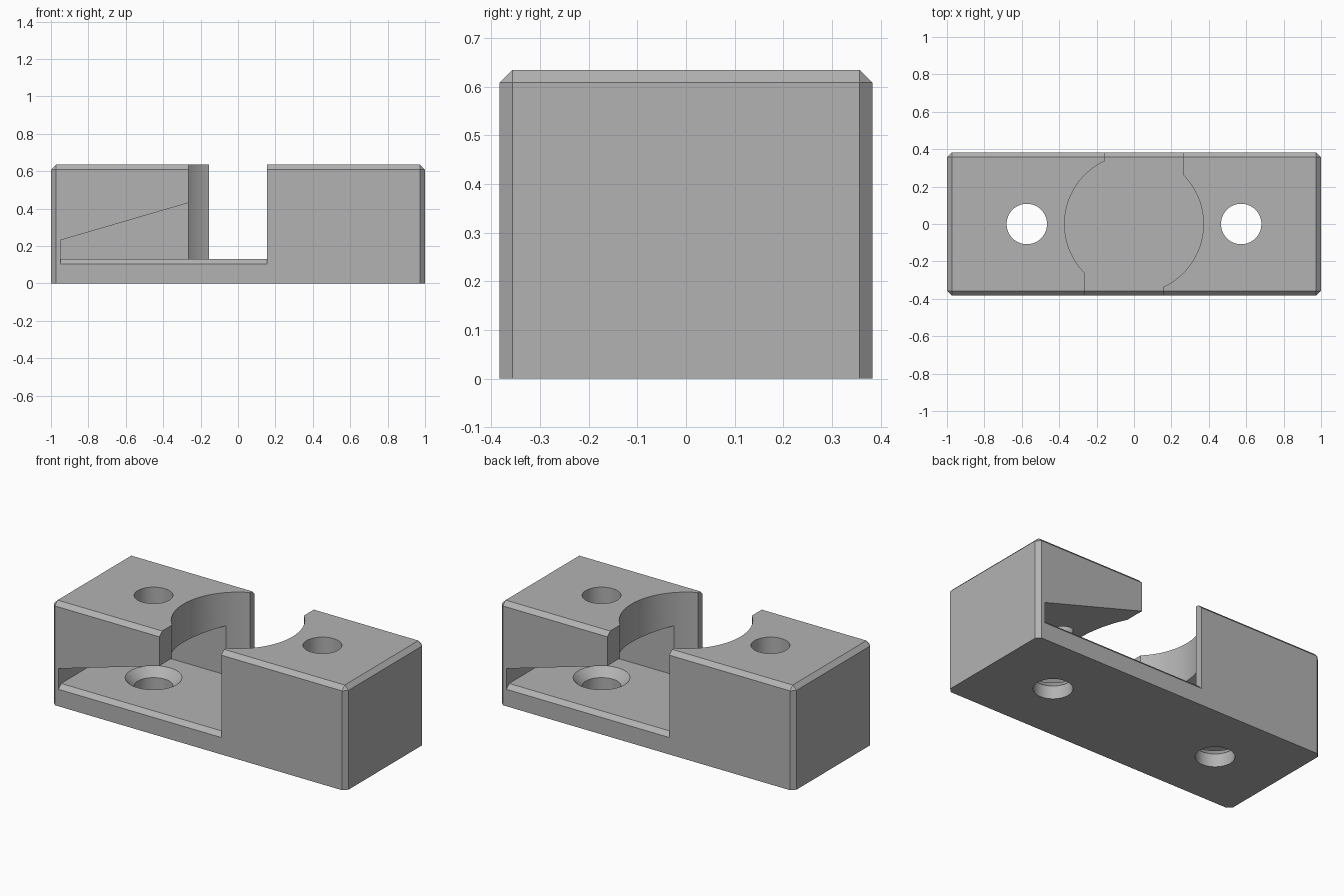
import bpy, bmesh, math
from mathutils import Matrix, Vector

if "Cube" in bpy.data.objects:
    bpy.data.objects.remove(bpy.data.objects["Cube"])

HALF_W, HALF_D, HEIGHT = 1.0, 0.383, 0.635
CHAMFER = 0.026
FLOOR = 0.13
WALL = 0.95           # inner end of the side pockets
POCKET_Y = 0.26       # closed side of the side pockets
NEAR, FAR = 0.155, 0.265
HOLE_X, HOLE_R, SINK_R, SINK_DEPTH = 0.573, 0.108, 0.158, 0.05

grey = bpy.data.materials.new("plain_grey")
grey.use_nodes = True
colour = (0.45, 0.45, 0.45, 1)
grey.diffuse_color = colour
grey.node_tree.nodes["Principled BSDF"].inputs["Base Color"].default_value = colour


def make_object(name, bm):
    bmesh.ops.recalc_face_normals(bm, faces=bm.faces)
    mesh = bpy.data.meshes.new(name)
    bm.to_mesh(mesh)
    bm.free()
    mesh.materials.append(grey)
    obj = bpy.data.objects.new(name, mesh)
    bpy.context.collection.objects.link(obj)
    return obj


def prism(name, points, sweep):
    """Extrude a closed 3D outline along a vector."""
    bm = bmesh.new()
    face = bm.faces.new([bm.verts.new(p) for p in points])
    out = bmesh.ops.extrude_face_region(bm, geom=[face])
    verts = [g for g in out["geom"] if isinstance(g, bmesh.types.BMVert)]
    bmesh.ops.translate(bm, verts=verts, vec=Vector(sweep))
    return make_object(name, bm)


def box(name, x0, x1, y0, y1, z0, z1):
    return prism(name, [(x0, y0, z0), (x1, y0, z0), (x1, y1, z0), (x0, y1, z0)],
                 (0, 0, z1 - z0))


def cone(name, x, r0, r1, z0, z1, segments):
    bm = bmesh.new()
    bmesh.ops.create_cone(bm, cap_ends=True, segments=segments, radius1=r0, radius2=r1,
                          depth=z1 - z0, matrix=Matrix.Translation((x, 0, (z0 + z1) / 2)))
    return make_object(name, bm)


# Block with chamfered top and upright edges
bm = bmesh.new()
bmesh.ops.create_cube(bm, size=1, matrix=Matrix.Translation((0, 0, HEIGHT / 2))
                      @ Matrix.Diagonal((2 * HALF_W, 2 * HALF_D, HEIGHT, 1)))
edges = [e for e in bm.edges if max(v.co.z for v in e.verts) > HEIGHT / 2]
bmesh.ops.bevel(bm, geom=edges, offset=CHAMFER, segments=1, affect='EDGES')
block = make_object("latch_block", bm)

# Round well in the middle
cutters = [cone("well_cutter", 0, math.hypot(FAR, POCKET_Y), math.hypot(FAR, POCKET_Y),
                FLOOR, 1, 128)]

# Each half repeats the other, turned half a revolution
for turn in (0, math.pi):
    half = [
        # open slot from the well to the front
        box("slot_cutter", -FAR, NEAR, -0.5, -0.1, FLOOR, 1),
        # pocket with a sloping roof
        prism("pocket_cutter",
              [(-WALL, -0.5, FLOOR), (-0.2, -0.5, FLOOR), (-0.2, -0.5, 0.45),
               (-WALL, -0.5, 0.231)], (0, 0.5 + POCKET_Y, 0)),
        # chamfer along the floor lip
        prism("lip_cutter",
              [(-WALL, -HALF_D - 0.02, FLOOR - CHAMFER - 0.02),
               (-WALL, -HALF_D - 0.02, FLOOR + 0.02),
               (-WALL, -HALF_D + CHAMFER + 0.02, FLOOR + 0.02)], (WALL + NEAR, 0, 0)),
        # screw hole and its countersink
        cone("hole_cutter", -HOLE_X, HOLE_R, HOLE_R, -0.1, 1, 64),
        cone("sink_cutter", -HOLE_X, HOLE_R, SINK_R, FLOOR - SINK_DEPTH, FLOOR, 64),
    ]
    for cutter in half:
        cutter.data.transform(Matrix.Rotation(turn, 4, 'Z'))
    cutters += half

# Cut everything out, then drop the cutters
for cutter in cutters:
    cutter.hide_render = True
    mod = block.modifiers.new(cutter.name, 'BOOLEAN')
    mod.operation = 'DIFFERENCE'
    mod.solver = 'EXACT'
    mod.object = cutter
graph = bpy.context.evaluated_depsgraph_get()
result = bpy.data.meshes.new_from_object(block.evaluated_get(graph))
block.modifiers.clear()
block.data = result
for cutter in cutters:
    bpy.data.objects.remove(cutter)

# Smooth curved walls, keep edges crisp
bpy.ops.object.select_all(action='DESELECT')
block.select_set(True)
bpy.context.view_layer.objects.active = block
bpy.ops.object.shade_smooth_by_angle(angle=math.radians(30))
